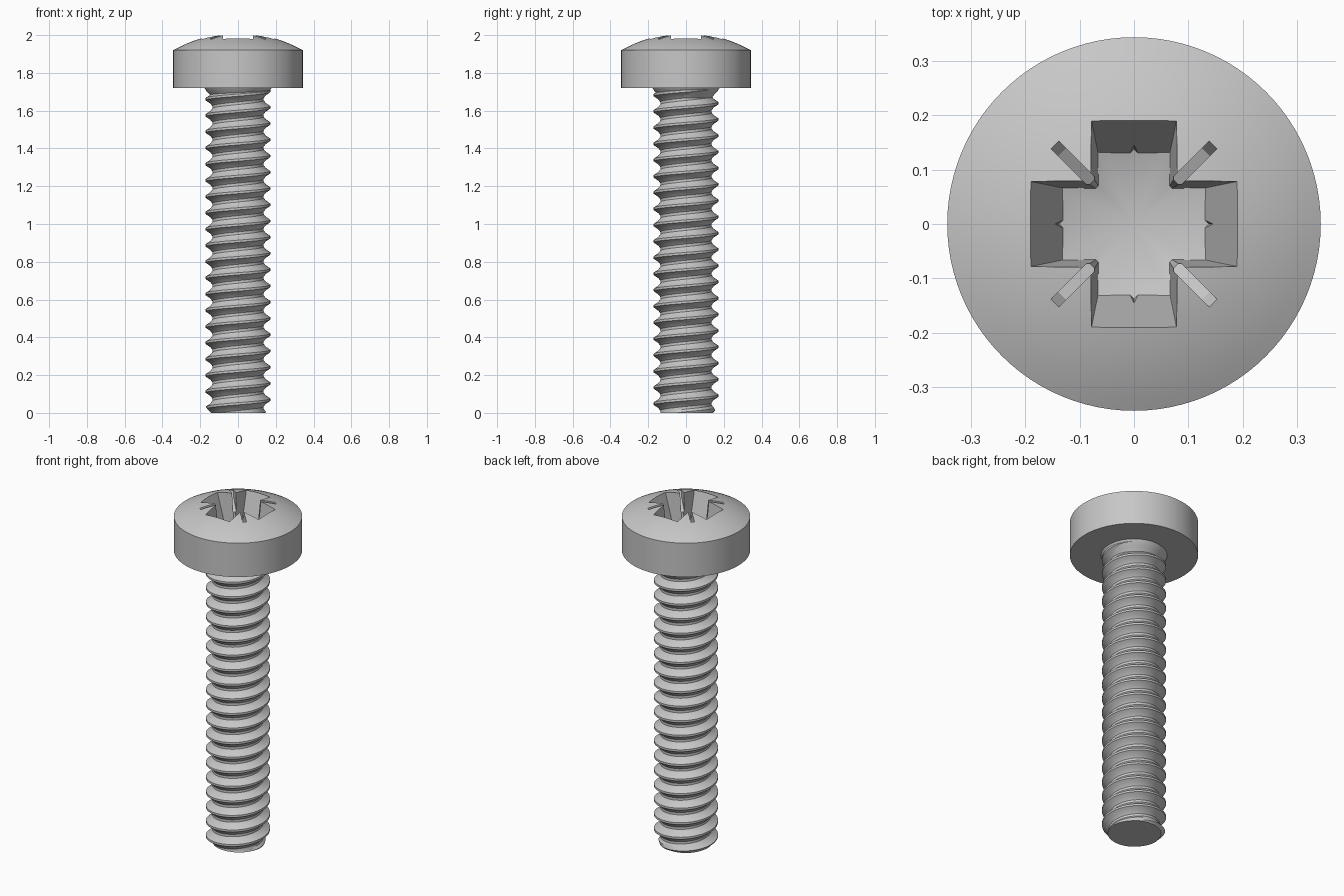
import bpy, bmesh, math
from mathutils import Matrix, Vector

if "Cube" in bpy.data.objects:
    bpy.data.objects.remove(bpy.data.objects["Cube"], do_unlink=True)

steel = bpy.data.materials.new("steel_grey")
steel.use_nodes = True
GREY = (0.57, 0.57, 0.57, 1)
steel.diffuse_color = GREY
steel.node_tree.nodes["Principled BSDF"].inputs["Base Color"].default_value = GREY


def finish(name, bm):
    bmesh.ops.remove_doubles(bm, verts=bm.verts, dist=1e-5)
    bmesh.ops.recalc_face_normals(bm, faces=bm.faces)
    mesh = bpy.data.meshes.new(name)
    bm.to_mesh(mesh)
    bm.free()
    mesh.materials.append(steel)
    obj = bpy.data.objects.new(name, mesh)
    bpy.context.collection.objects.link(obj)
    return obj


def lathe(name, profile, segments):
    bm = bmesh.new()
    verts = [bm.verts.new((r, 0, z)) for r, z in profile]
    edges = [bm.edges.new(pair) for pair in zip(verts, verts[1:])]
    bmesh.ops.spin(bm, geom=verts + edges, cent=(0, 0, 0), axis=(0, 0, 1),
                   angle=math.tau, steps=segments, use_merge=False)
    return finish(name, bm)


def tapered_box(name, top, low, half_x, half_y, angle=0):
    """Box whose half sizes are given as (value at z=1.8, growth per unit of z)."""
    bm = bmesh.new()
    bmesh.ops.create_cube(bm, size=2)
    for v in bm.verts:
        z = top if v.co.z > 0 else low
        v.co = Vector((v.co.x * (half_x[0] + half_x[1] * (z - 1.8)),
                       v.co.y * (half_y[0] + half_y[1] * (z - 1.8)), z))
    bm.transform(Matrix.Rotation(angle, 4, "Z"))
    return finish(name, bm)


def slot(name, angle):
    """Thin slot with a sloping floor, running outward along the angle."""
    outline = [(0.05, 1.86), (0.187, 1.94), (0.24, 2.05), (0.05, 2.05)]
    bm = bmesh.new()
    face = bm.faces.new([bm.verts.new((r, -0.01, z)) for r, z in outline])
    ext = bmesh.ops.extrude_face_region(bm, geom=[face], use_keep_orig=True)
    moved = [g for g in ext["geom"] if isinstance(g, bmesh.types.BMVert)]
    bmesh.ops.translate(bm, verts=moved, vec=(0, 0.02, 0))
    bm.transform(Matrix.Rotation(angle, 4, "Z"))
    return finish(name, bm)


def select_only(obj):
    bpy.ops.object.select_all(action="DESELECT")
    obj.select_set(True)
    bpy.context.view_layer.objects.active = obj


def combine(target, cutter, operation):
    cutter.hide_render = True
    mod = target.modifiers.new("cut", "BOOLEAN")
    mod.operation, mod.solver, mod.object = operation, "EXACT", cutter
    select_only(target)
    bpy.ops.object.modifier_apply(modifier=mod.name)
    bpy.data.objects.remove(cutter, do_unlink=True)


# Head: cylinder with a shallow dome
HEAD_R, RIM_Z, PEAK = 0.343, 1.92, 2.01
rise = PEAK - RIM_Z
ball = (HEAD_R ** 2 + rise ** 2) / (2 * rise)
tilt = math.asin(HEAD_R / ball)
dome = []
for i in range(13):
    a = tilt * (1 - i / 12)
    dome.append((ball * math.sin(a), PEAK - ball + ball * math.cos(a)))
head = lathe("head", [(0, 1.72), (HEAD_R, 1.72)] + dome, 96)

# Cross recess: two tapered arms, chamfered inner corners, conical floor
long, short = (0.13, 0.33), (0.066, 0.067)
recess = tapered_box("recess", 2.05, 1.74, long, short)
combine(recess, tapered_box("arm", 2.06, 1.73, short, long), "UNION")
corner = (0.097, 0.125)
combine(recess, tapered_box("corner", 2.07, 1.72, corner, corner, math.pi / 4), "UNION")
combine(recess, lathe("floor_cone", [(0, 1.76), (0.4, 1.883), (0.4, 2.2), (0, 2.2)], 32), "INTERSECT")
combine(head, recess, "DIFFERENCE")
for i in range(4):
    combine(head, slot("slot", math.pi / 4 + i * math.pi / 2), "DIFFERENCE")

# Threaded shank: helical strip trimmed at both ends
PITCH, STEPS, TURNS = 0.086, 72, 24
ROOT, CREST = 0.136, 0.171
tooth = [(-0.036, ROOT), (-0.022, 0.147), (-0.006, CREST), (0.006, CREST),
         (0.022, 0.147), (0.036, ROOT), (PITCH - 0.036, ROOT)]
bm = bmesh.new()
previous = None
for i in range(STEPS * TURNS + 1):
    turn = i / STEPS - 2
    a = turn * math.tau
    row = []
    for dz, r in tooth:
        z = 0.07 + PITCH * turn + dz
        r = min(r, 0.142 + max(z, 0))
        row.append(bm.verts.new((r * math.cos(a), r * math.sin(a), z)))
    if previous:
        for j in range(len(tooth) - 1):
            bm.faces.new((previous[j], row[j], row[j + 1], previous[j + 1]))
    previous = row
bmesh.ops.remove_doubles(bm, verts=bm.verts, dist=1e-5)
for height, normal in ((0, -1), (1.715, 1)):
    cut = bmesh.ops.bisect_plane(bm, geom=bm.verts[:] + bm.edges[:] + bm.faces[:],
                                 plane_co=(0, 0, height), plane_no=(0, 0, normal),
                                 clear_outer=True)
    rim = [g for g in cut["geom_cut"] if isinstance(g, bmesh.types.BMEdge)]
    bmesh.ops.edgenet_fill(bm, edges=rim)
shank = finish("threaded_shank", bm)

# Flared collar under the head
collar = lathe("collar", [(0.135, 1.665), (0.15, 1.685), (0.165, 1.7), (0.178, 1.721)], 72)

for obj in (head, shank, collar):
    select_only(obj)
    bpy.ops.object.shade_smooth_by_angle(angle=math.radians(28))
